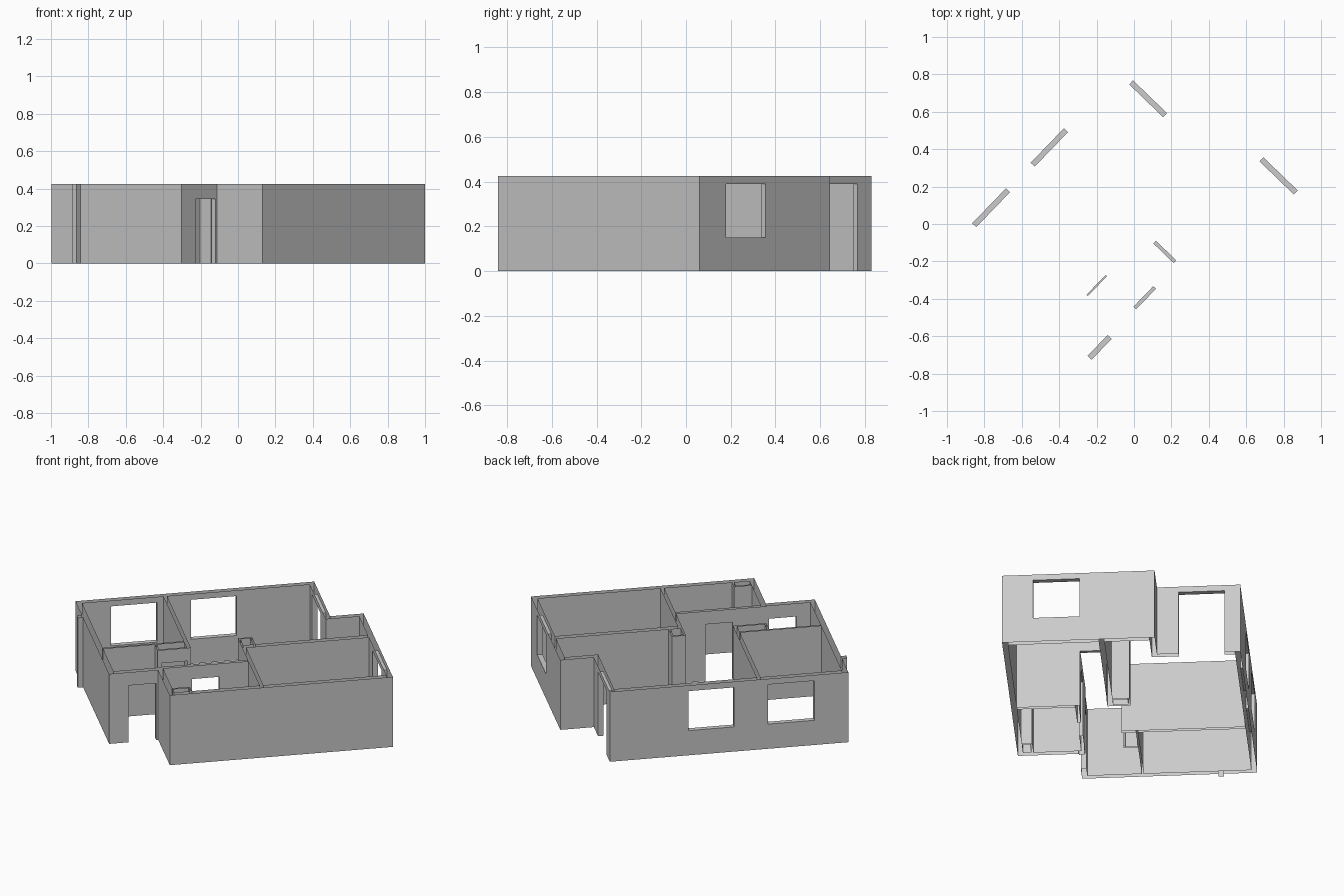
import bpy, bmesh
from math import radians
from mathutils import Matrix

if "Cube" in bpy.data.objects:
    bpy.data.objects.remove(bpy.data.objects["Cube"], do_unlink=True)

# Plan frame: u runs along the long wall, v across it
TURN = radians(46)
TOP, SILL, WINDOW_HEAD, DOOR_HEAD = 0.425, 0.15, 0.39, 0.345
WALL, THIN, LINING = 0.03, 0.02, 0.01
LEFT, STEP, NOTCH, RIGHT = -0.789, -0.514, 0.549, 0.737
FRONT, PORCH, RECESS, BACK = -0.677, -0.341, 0.165, 0.625


def along_u(u0, u1, v, thick):
    return (u0, u1, v, v + thick)


def along_v(v0, v1, u, thick):
    return (u, u + thick, v0, v1)


def shaft(u0, u1, v0, v1):
    """Four thin walls round an empty core."""
    t = LINING
    return [along_u(u0, u1, v0, t), along_u(u0, u1, v1 - t, t),
            along_v(v0, v1, u0, t), along_v(v0, v1, u1 - t, t)]


parts = {
    "outer_walls": [
        along_u(STEP, RIGHT, FRONT, WALL),
        along_v(FRONT, RECESS, RIGHT - WALL, WALL),
        along_u(NOTCH - WALL, RIGHT, RECESS - WALL, WALL),
        along_v(RECESS - WALL, BACK, NOTCH - WALL, WALL),
        along_u(LEFT, NOTCH, BACK - WALL, WALL),
        along_v(PORCH, BACK, LEFT, WALL),
        along_u(LEFT, STEP + WALL, PORCH, WALL),
        along_v(FRONT, PORCH + WALL, STEP, WALL),
    ],
    "outer_stub": [along_v(0.41, 0.44, LEFT - WALL, WALL)],
    "room_partitions": [
        along_v(FRONT, -0.145, -0.003, THIN),       # between bath and bedroom
        along_u(0.0, RIGHT, -0.145, WALL),          # bedroom and living room
        along_u(STEP, 0.0, -0.325, THIN),           # bath and hall
        along_v(-0.09, BACK, -0.302, THIN),         # living room and study
        along_u(LEFT, -0.285, -0.01, LINING),       # study and hall
    ],
    "closet_walls": [along_u(-0.468, -0.285, -0.09, LINING),
                     along_v(-0.09, 0.0, -0.468, LINING)],
    "hall_shaft": shaft(-0.003, 0.075, -0.147, -0.02),
    "bath_shaft": shaft(STEP + WALL - LINING, -0.385, FRONT + WALL - LINING, -0.59),
}

# Openings: footprint, bottom, top
openings = [
    (along_u(-0.148, 0.108, BACK - WALL, WALL), SILL, WINDOW_HEAD),
    (along_u(-0.598, -0.338, BACK - WALL, WALL), SILL, WINDOW_HEAD),
    (along_v(-0.505, -0.25, RIGHT - WALL, WALL), SILL, WINDOW_HEAD),
    (along_v(0.285, 0.537, NOTCH - WALL, WALL), 0, WINDOW_HEAD),
    (along_u(-0.68, -0.525, PORCH, WALL), 0, DOOR_HEAD),
    (along_v(-0.297, -0.147, -0.003, THIN), 0, DOOR_HEAD),
    (along_u(-0.32, -0.168, -0.325, THIN), 0, DOOR_HEAD),
    (along_u(-0.448, -0.302, -0.09, LINING), 0, DOOR_HEAD),
]

# Grid lines through every wall and opening edge
rects = [r for group in parts.values() for r in group] + [o[0] for o in openings]
us = sorted({round(c, 4) for r in rects for c in r[:2]})
vs = sorted({round(c, 4) for r in rects for c in r[2:]})
zs = [0, SILL, DOOR_HEAD, WINDOW_HEAD, TOP]


def inside(r, u, v):
    return r[0] < u < r[1] and r[2] < v < r[3]


# Which part owns each cell of the grid
owner = {}
for i in range(len(us) - 1):
    for j in range(len(vs) - 1):
        u, v = (us[i] + us[i + 1]) / 2, (vs[j] + vs[j + 1]) / 2
        name = next((n for n, g in parts.items() if any(inside(r, u, v) for r in g)), None)
        if name is None:
            continue
        for k in range(len(zs) - 1):
            z = (zs[k] + zs[k + 1]) / 2
            if not any(inside(r, u, v) and lo < z < hi for r, lo, hi in openings):
                owner[i, j, k] = name

plaster = bpy.data.materials.new("grey_plaster")
plaster.use_nodes = True
GREY = (0.6, 0.6, 0.6, 1)
plaster.diffuse_color = GREY
plaster.node_tree.nodes["Principled BSDF"].inputs["Base Color"].default_value = GREY


def build(name):
    """Skin the cells of one part, leaving wall tops and feet open."""
    bm = bmesh.new()
    made = {}

    def vert(key):
        if key not in made:
            made[key] = bm.verts.new((us[key[0]], vs[key[1]], zs[key[2]]))
        return made[key]

    for cell in [c for c, n in owner.items() if n == name]:
        for axis in range(3):
            for side in (0, 1):
                near = list(cell)
                near[axis] += 2 * side - 1
                capped = axis == 2 and not 0 <= near[2] < len(zs) - 1
                if tuple(near) in owner or capped:
                    continue
                loop = []
                for a, b in ((0, 0), (1, 0), (1, 1), (0, 1)):
                    key = list(cell)
                    key[axis] += side
                    key[(axis + 1) % 3] += a
                    key[(axis + 2) % 3] += b
                    loop.append(vert(tuple(key)))
                bm.faces.new(loop if side else loop[::-1])
    # Merge coplanar cells into clean wall faces
    bmesh.ops.dissolve_limit(bm, angle_limit=radians(1), verts=bm.verts[:], edges=bm.edges[:])
    bm.transform(Matrix.Rotation(TURN, 4, "Z"))
    mesh = bpy.data.meshes.new(name)
    bm.to_mesh(mesh)
    bm.free()
    mesh.materials.append(plaster)
    bpy.context.collection.objects.link(bpy.data.objects.new(name, mesh))


for part in parts:
    build(part)
